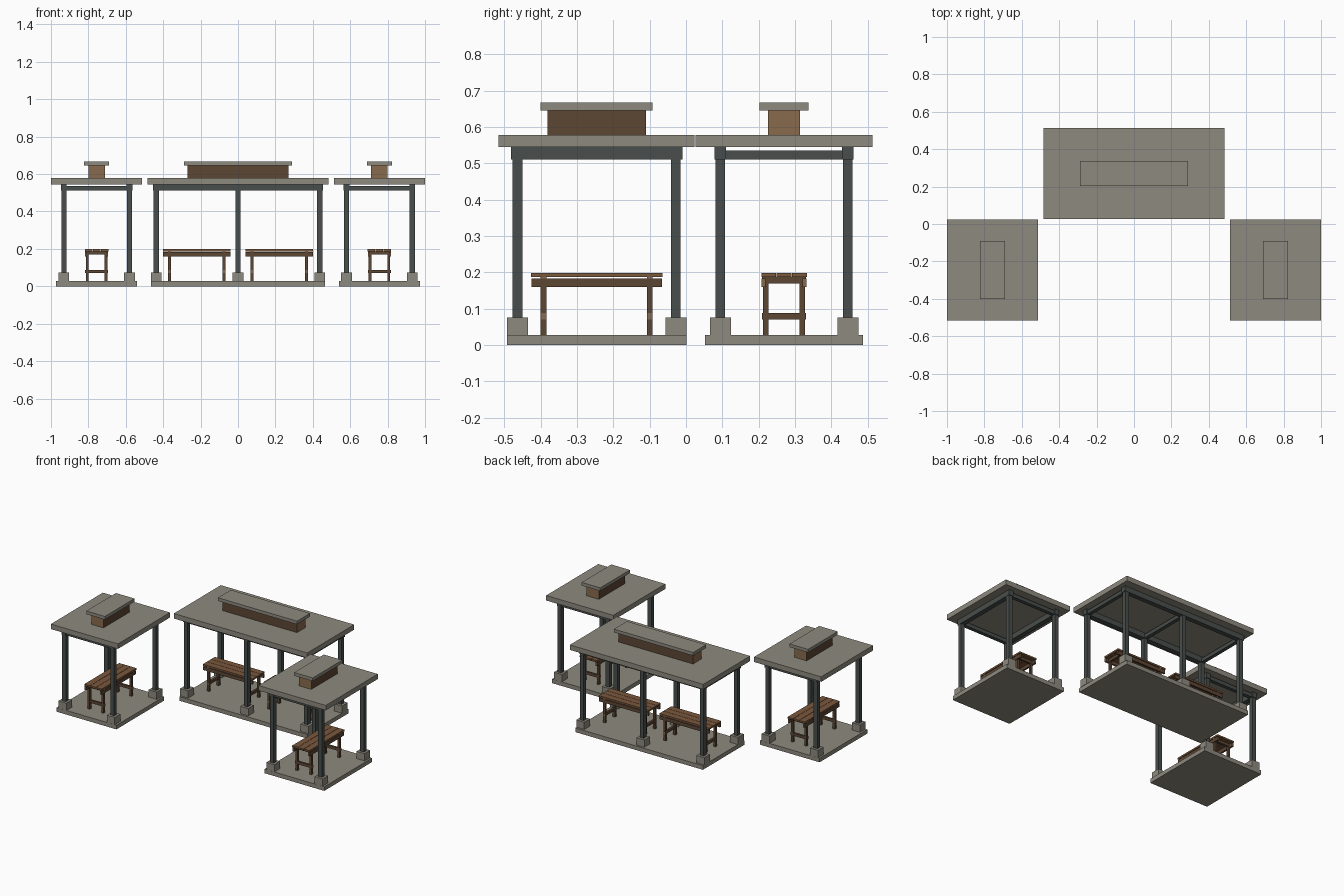
import bpy, bmesh
from mathutils import Matrix, Vector

if "Cube" in bpy.data.objects:
    bpy.data.objects.remove(bpy.data.objects["Cube"])


def mat(name, col):
    m = bpy.data.materials.new(name)
    m.diffuse_color = (*col, 1)
    m.use_nodes = True
    m.node_tree.nodes["Principled BSDF"].inputs["Base Color"].default_value = m.diffuse_color
    return m


STONE = mat("grey stone", (0.27, 0.255, 0.21))
METAL = mat("dark green metal", (0.065, 0.076, 0.07))
DARK = mat("dark wood", (0.107, 0.061, 0.034))
LIGHT = mat("light wood", (0.25, 0.145, 0.075))
SEAT = mat("seat wood", (0.195, 0.1, 0.048))


def boxes(name, items, mats, M, rule=None):
    """One object from boxes (centre x, centre y, size x, size y, z0, z1), placed by M."""
    bm = bmesh.new()
    for cx, cy, sx, sy, z0, z1 in items:
        T = Matrix.Translation((cx, cy, (z0 + z1) / 2)) @ Matrix.Diagonal((sx, sy, z1 - z0, 1))
        bmesh.ops.create_cube(bm, size=1, matrix=T)
    bm.normal_update()
    if rule:
        for f in bm.faces:
            f.material_index = rule(f.normal)
    bm.transform(M)
    me = bpy.data.meshes.new(name)
    bm.to_mesh(me)
    bm.free()
    for m in mats:
        me.materials.append(m)
    ob = bpy.data.objects.new(name, me)
    bpy.context.collection.objects.link(ob)


def x_end(n):
    return 1 if abs(n.x) > 0.5 else 0


def y_end(n):
    return 1 if abs(n.y) > 0.5 else 0


def bench(tag, M):
    # three planks, aprons, four legs, stretchers across each leg pair
    boxes(tag + "_planks", [(0, y, 0.362, 0.0405, 0.187, 0.198) for y in (-0.0425, 0, 0.0425)], [SEAT], M)
    boxes(tag + "_aprons", [(0, s * 0.056, 0.36, 0.011, 0.16, 0.183) for s in (-1, 1)], [DARK, LIGHT], M, x_end)
    boxes(tag + "_legs", [(x, s * 0.05, 0.016, 0.015, 0.026, 0.187)
                          for x in (-0.146, 0.146) for s in (-1, 1)], [DARK], M)
    boxes(tag + "_stretchers", [(x, 0, 0.014, 0.122, z, z + 0.018)
                                for x in (-0.146, 0.146) for z in (0.07, 0.169)], [DARK, LIGHT], M, y_end)


def pavilion(tag, M, base, roof, posts, box, cap, bench_xs):
    """Shelter whose long direction is local x; base, roof, box and cap are lengths."""
    boxes(tag + "_floor_slab", [(0, 0, base, 0.434, 0, 0.027)], [STONE], M)
    spots = [(x, s * 0.1755) for x in posts for s in (-1, 1)]
    boxes(tag + "_post_footings", [(x, y, 0.058, 0.058, 0.027, 0.075) for x, y in spots], [STONE], M)
    boxes(tag + "_posts", [(x, y, 0.027, 0.027, 0.075, 0.545) for x, y in spots], [METAL], M)
    # roof frame: long beams on the posts, cross beams between them
    beam = 2 * posts[-1] + 0.036
    boxes(tag + "_long_beams", [(0, s * 0.1755, beam, 0.031, 0.511, 0.545) for s in (-1, 1)], [METAL], M)
    boxes(tag + "_cross_beams", [(x, 0, 0.024, 0.35, 0.511, 0.535) for x in posts], [METAL], M)
    boxes(tag + "_roof_slab", [(0, 0, roof, 0.488, 0.545, 0.578)], [STONE], M)
    # raised roof vent with light ends and a stone cap
    boxes(tag + "_roof_vent", [(0, 0, box, 0.088, 0.578, 0.646)], [DARK, LIGHT], M, x_end)
    boxes(tag + "_vent_cap", [(0, 0, cap, 0.135, 0.646, 0.667)], [STONE], M)
    for i, x in enumerate(bench_xs):
        bench(f"{tag}_bench_{i + 1}", M @ Matrix.Translation((x, 0, 0)))


pavilion("central", Matrix.Translation((0, 0.27, 0)), 0.928, 0.97, (-0.437, 0, 0.437), 0.542, 0.576,
         (-0.22, 0.22))
for side, s in (("left", -1), ("right", 1)):
    M = Matrix.Translation((s * 0.756, -0.246, 0)) @ Matrix.Rotation(s * 1.5707963, 4, 'Z')
    pavilion(side, M, 0.495, 0.54, (-0.218, 0.218), 0.271, 0.308, (0,))
